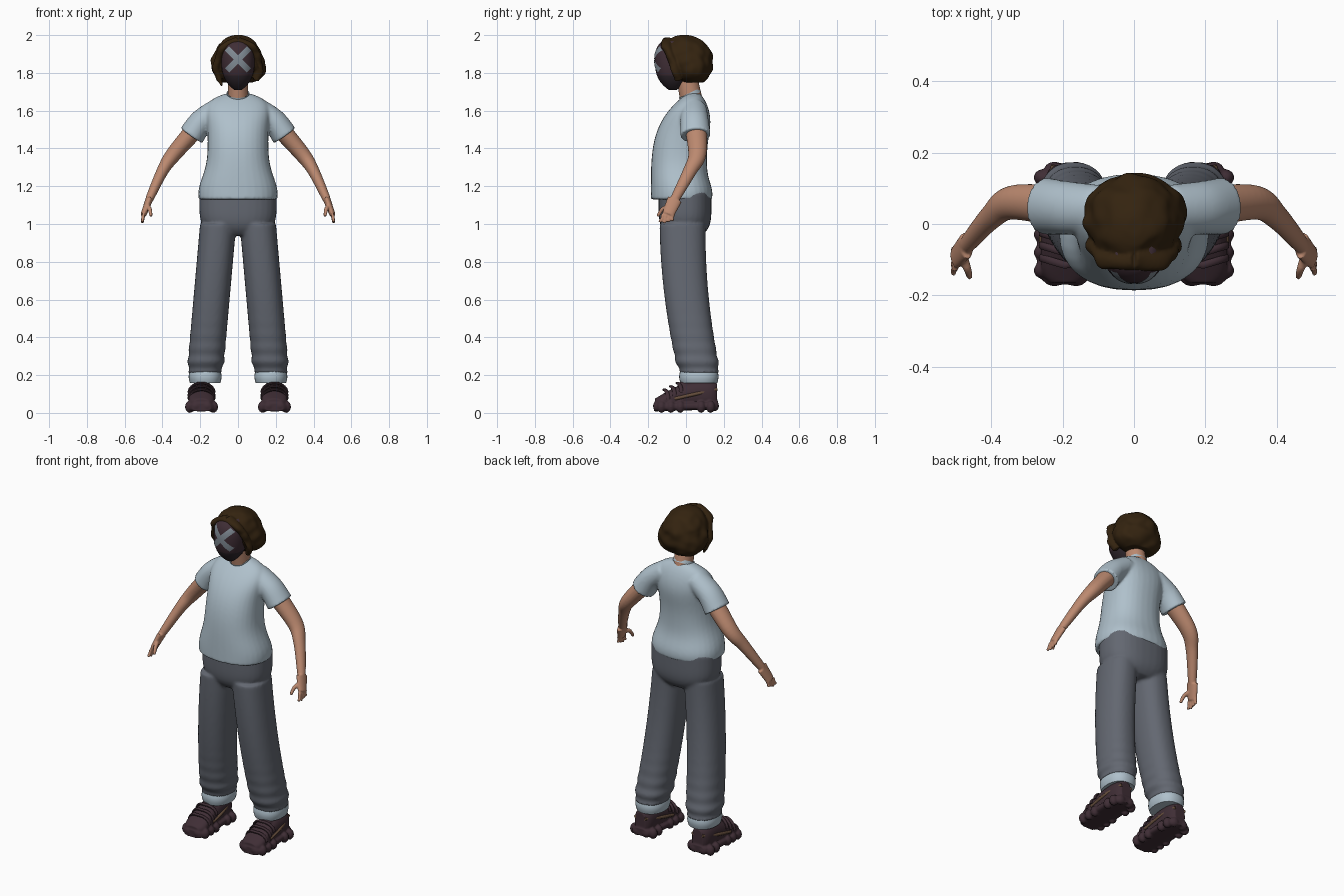
import bpy, bmesh, math
from mathutils import Vector, Matrix, noise
from mathutils.bvhtree import BVHTree

cube = bpy.data.objects.get("Cube")
if cube:
    bpy.data.objects.remove(cube, do_unlink=True)


def material(name, *rgb):
    mat = bpy.data.materials.new(name)
    mat.use_nodes = True
    mat.diffuse_color = (*rgb, 1)
    shader = mat.node_tree.nodes["Principled BSDF"]
    shader.inputs["Base Color"].default_value = (*rgb, 1)
    shader.inputs["Roughness"].default_value = 0.8
    return mat


PALE_CLOTH = material("pale blue cloth", .43, .53, .6)
SLATE_CLOTH = material("slate cloth", .125, .137, .165)
SKIN = material("skin", .5, .25, .16)
HAIR = material("dark brown hair", .034, .017, .005)
LEATHER = material("plum leather", .05, .027, .036)
TAN = material("tan trim", .13, .075, .045)
JAW = material("dark mask jaw", .028, .02, .026)
GREY_PAINT = material("grey paint", .22, .26, .3)


def bump(t, peak, width):
    return math.exp(-((t - peak) / width) ** 2)


def path(points, start, end, flat=1):
    """Ring rule: smooth curve through the points with a tapering radius."""
    knots = [Vector(p) for p in points]

    def ring(t):
        i = min(int(t * (len(knots) - 1)), len(knots) - 2)
        f = t * (len(knots) - 1) - i
        b, c = knots[i], knots[i + 1]
        a, d = knots[max(i - 1, 0)], knots[min(i + 2, len(knots) - 1)]
        centre = (b * 2 + (c - a) * f + (a * 2 - b * 5 + c * 4 - d) * f ** 2
                  + (b * 3 - a - c * 3 + d) * f ** 3) / 2
        radius = start + (end - start) * t
        return centre, radius, radius * flat
    return ring


def sweep(bm, ring, axis=None, power=2, side=1, segs=32, steps=24):
    """Skin superellipse rings; a named axis keeps them flat, else they follow the path."""
    rows = [ring(i / steps) for i in range(steps + 1)]
    loops = []
    for i, (centre, wide, deep) in enumerate(rows):
        u, v = Vector((1, 0, 0)), Vector((0, 1, 0))
        if axis == "Y":
            v = Vector((0, 0, 1))
        elif axis is None:
            ahead = Vector(rows[min(i + 1, steps)][0]) - Vector(rows[max(i - 1, 0)][0])
            u = ahead.cross(v).normalized()
            v = ahead.cross(u).normalized()
        loop = []
        for k in range(segs):
            angle = math.tau * k / segs
            c, s = math.cos(angle), math.sin(angle)
            c = math.copysign(abs(c) ** (2 / power), c)
            s = math.copysign(abs(s) ** (2 / power), s)
            co = Vector(centre) + u * c * wide + v * s * deep
            co.x *= side
            loop.append(bm.verts.new(co))
        loops.append(loop)
    for lower, upper in zip(loops, loops[1:]):
        for k in range(segs):
            bm.faces.new((lower[k - 1], lower[k], upper[k], upper[k - 1]))
    bm.faces.new(loops[0])
    bm.faces.new(loops[-1])


def blob(bm, centre, size):
    bmesh.ops.create_uvsphere(bm, u_segments=14, v_segments=8, radius=1,
                              matrix=Matrix.Translation(centre) @ Matrix.Diagonal((*size, 1)))


def finish(name, bm, *mats, voxel=0, relax=3, mirror=False):
    bmesh.ops.recalc_face_normals(bm, faces=bm.faces)
    mesh = bpy.data.meshes.new(name)
    bm.to_mesh(mesh)
    bm.free()
    for mat in mats:
        mesh.materials.append(mat)
    ob = bpy.data.objects.new(name, mesh)
    bpy.context.collection.objects.link(ob)
    bpy.ops.object.select_all(action="DESELECT")
    ob.select_set(True)
    bpy.context.view_layer.objects.active = ob
    bpy.ops.object.shade_smooth_by_angle(angle=math.radians(45))
    if voxel:
        fuse = ob.modifiers.new("fuse", "REMESH")
        fuse.mode = "VOXEL"
        fuse.voxel_size = voxel
        fuse.use_smooth_shade = True
        ob.modifiers.new("relax", "SMOOTH").iterations = relax
    if mirror:
        ob.modifiers.new("mirror", "MIRROR").use_mirror_merge = False


# T-shirt: flared hem, narrow waist, shoulders closing to the neck, sleeves fused on
def torso(t):
    front = -.186 + .19 * t ** 4
    back = .11 + .03 * bump(t, .05, .15) + .02 * bump(t, .75, .2) - .04 * t ** 12
    wide = .16 + .05 * bump(t, .05, .22) + .012 * bump(t, .85, .15)
    return (0, (front + back) / 2, 1.13 + .56 * t), wide * (1 - .6 * t ** 20), (back - front) / 2


bm = bmesh.new()
sweep(bm, torso, "Z", 2.3, steps=40)
sleeve = path([(.1, .04, 1.61), (.19, .045, 1.545), (.247, .05, 1.468)], .06, .07, 1.15)
for side in (1, -1):
    sweep(bm, sleeve, side=side)
finish("shirt", bm, PALE_CLOTH, voxel=.008, relax=4)

# Collar: tilted ring, high at the nape
bm = bmesh.new()
bmesh.ops.create_circle(bm, segments=40, radius=.06)
rim = bm.edges[:]
tilt = Matrix.Translation((0, .025, 1.675)) @ Matrix.Rotation(math.radians(25), 4, "X")
top = bmesh.ops.extrude_edge_only(bm, edges=rim)["geom"]
for v in top:
    if isinstance(v, bmesh.types.BMVert):
        v.co.z += .02
    elif isinstance(v, bmesh.types.BMFace):
        continue
bmesh.ops.solidify(bm, geom=bm.faces[:], thickness=.012)
bmesh.ops.transform(bm, matrix=tilt, verts=bm.verts)
finish("collar", bm, PALE_CLOTH)


# Trousers: hips and baggy legs fused, folds gathering towards the hem
def hips(t):
    tuck = (1 - t) ** 6
    return (0, -.005, .94 + .23 * t), .205 - .1 * tuck, .14 - .05 * tuck


def leg(t):
    fold = .008 * t ** 8 * math.sin(70 * t) - .012 * t ** 30
    return (.105 + .07 * t, -.018 + .09 * t ** 2, 1 - .79 * t), .096 + fold, .122 - .01 * t + fold


bm = bmesh.new()
sweep(bm, hips, "Z", 2.4)
for side in (1, -1):
    sweep(bm, leg, "Z", 2.3, side, steps=70)
finish("trousers", bm, SLATE_CLOTH, voxel=.009, relax=4)

# Pale turned cuffs
bm = bmesh.new()
sweep(bm, lambda t: ((.174, .068, .157 + .07 * t), .08 + .007 * math.sin(math.pi * t),
                     .097 + .007 * math.sin(math.pi * t)), "Z", 2.3)
finish("cuffs", bm, PALE_CLOTH, mirror=True)

# Arms, flat palms, four fingers and a thumb
wrist, knuckle = Vector((.47, -.06, 1.13)), Vector((.5, -.095, 1.05))
bm = bmesh.new()
sweep(bm, path([(.21, .05, 1.52), (.34, .06, 1.37), (.4, .02, 1.28), wrist], .052, .021, 1.15))
sweep(bm, path([wrist, (wrist + knuckle) / 2, knuckle], .02, .016, 2))
for i in range(4):
    spread = Vector((0, .02 * (i - 1.5), 0))
    reach = Vector((.007, -.01, -.045 + .006 * abs(i - 1)))
    root = knuckle + spread * .9
    sweep(bm, path([root, root + reach * .6, root + reach + spread * .3], .01, .008), segs=10)
sweep(bm, path([(wrist + knuckle) / 2, (.468, -.122, 1.08), (.46, -.15, 1.04)], .016, .008), segs=10)
finish("arms", bm, SKIN, voxel=.005, relax=2, mirror=True)

# Neck and head
bm = bmesh.new()
sweep(bm, path([(0, .03, 1.65), (0, 0, 1.8)], .055, .05, 1.1), "Z")
blob(bm, (0, 0, 1.87), (.09, .09, .1))
finish("neck_and_head", bm, SKIN)


# Face mask: egg shape with a darker jaw
def mask(t):
    size = 1 - .78 * (1 - t) ** 5 - .45 * t ** 8
    return (0, -.07, 1.71 + .26 * t), .09 * size, .097 * size


bm = bmesh.new()
sweep(bm, mask, "Z", 2.2, segs=48)
for face in bm.faces:
    face.material_index = int(face.calc_center_median().z < 1.787)
surface = BVHTree.FromBMesh(bm)
finish("mask", bm, LEATHER, JAW)

# Painted cross laid over the mask
bm = bmesh.new()
for turn in (45, -45):
    spin = Matrix.Rotation(math.radians(turn), 2)
    for v in bmesh.ops.create_grid(bm, x_segments=24, y_segments=6, size=1)["verts"]:
        p = spin @ Vector((v.co.x * .083, v.co.y * .016))
        hit = surface.ray_cast(Vector((p.x, -1, p.y + 1.872)), Vector((0, 1, 0)))[0]
        v.co = hit - Vector((0, .003, 0))
finish("mask_cross", bm, GREY_PAINT)


# Wavy bob with parted front locks and one loose wisp
def bob(t):
    wide = .15 * math.sqrt(1 - .98 * t ** 2.5) * (1 - .45 * (1 - t) ** 8)
    return (0, .04 - .05 * t, 1.75 + .25 * t), wide, wide * (.65 + .55 * t)


bm = bmesh.new()
sweep(bm, bob, "Z", segs=64, steps=48)
lock = path([(0, -.1, 1.97), (.08, -.1, 1.93), (.115, -.06, 1.83), (.1, -.04, 1.76)], .022, .016, 1.2)
for side in (1, -1):
    sweep(bm, lock, side=side)
sweep(bm, path([(-.105, -.04, 1.79), (-.085, -.05, 1.73)], .018, .006), segs=10)
for v in bm.verts:
    out = Vector((v.co.x, v.co.y, 0))
    if out.length > .03:
        v.co += out.normalized() * noise.noise(v.co * 20) * .013
finish("hair", bm, HAIR, voxel=.006, relax=2)

# Chunky trainers: upper, sole, lugs, tongue
FOOT = .193


def rounded(t):
    return 1 - .4 * (2 * t - 1) ** 8


def upper(t):
    height = .025 + .048 * math.sin(2.1 * t)
    return (FOOT, -.165 + .33 * t, .025 + height), (.072 - .015 * t) * rounded(t), height


def sole(t):
    return (FOOT, -.17 + .34 * t, .03 + .01 * t), (.082 - .01 * t) * rounded(t), .022


bm = bmesh.new()
sweep(bm, upper, "Y", 2.4)
sweep(bm, sole, "Y", 3.5)
for side in (1, -1):
    for y in (-.13, -.08, -.03, .08, .13):
        blob(bm, (FOOT + side * .062, y, .032), (.026, .024, .032))
    for y in (-.15, .15):
        blob(bm, (FOOT + side * .03, y, .036), (.03, .025, .028))
blob(bm, (FOOT, -.01, .142), (.042, .035, .028))
finish("shoes", bm, LEATHER, voxel=.005, relax=2, mirror=True)

# Instep straps arching over each shoe
bm = bmesh.new()
for y in (-.115, -.08, -.045):
    def strap(t):
        c, s = math.cos(math.pi * t), math.sin(math.pi * t)
        return (FOOT - .067 * c, y + .02 * abs(c), .12 + .5 * (y + .08) + .05 * (s - .6)), .007, .011
    sweep(bm, strap, segs=10)
finish("shoe_straps", bm, LEATHER, mirror=True)

# Tan side bands wrapping to the heel
bm = bmesh.new()
for side in (1, -1):
    sweep(bm, path([(FOOT + side * .064, -.06, .075), (FOOT + side * .06, .05, .1),
                    (FOOT + side * .03, .164, .125)], .009, .01), segs=10)
finish("shoe_bands", bm, TAN, mirror=True)
